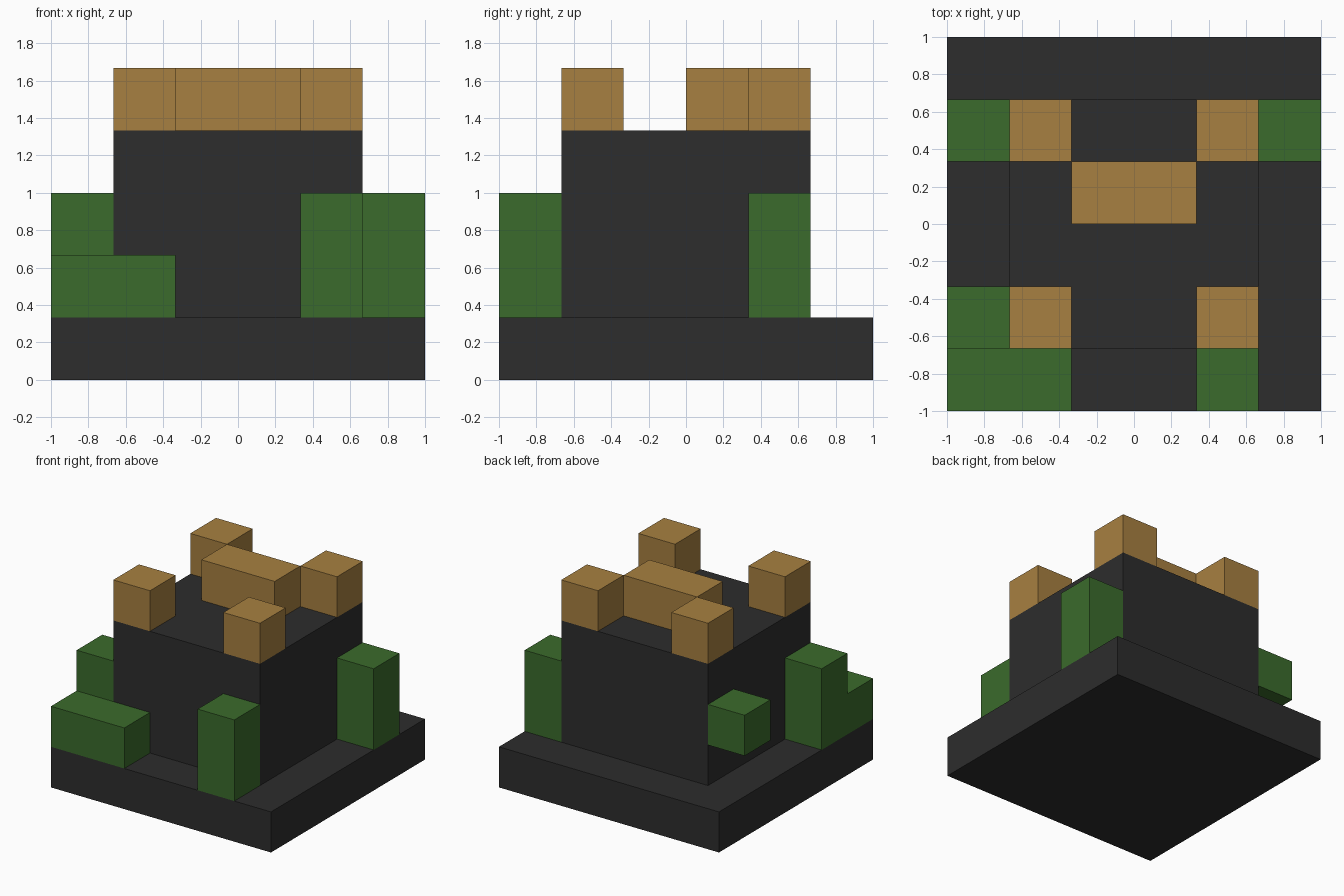
import bpy
import bmesh

cube = bpy.data.objects.get("Cube")
if cube:
    bpy.data.objects.remove(cube, do_unlink=True)

# The whole model sits on a 6 x 6 cell grid spanning two units
CELL = 1 / 3


def make_material(name, rgb):
    mat = bpy.data.materials.new(name)
    mat.use_nodes = True
    color = (*rgb, 1)
    mat.diffuse_color = color
    mat.node_tree.nodes["Principled BSDF"].inputs["Base Color"].default_value = color
    return mat


charcoal = make_material("charcoal stone", (0.026, 0.026, 0.026))
green = make_material("leaf green", (0.043, 0.147, 0.025))
gold = make_material("ochre gold", (0.386, 0.216, 0.052))


def box(name, mat, corner, size):
    """Box from its lowest corner and size, both counted in grid cells."""
    bm = bmesh.new()
    bmesh.ops.create_cube(bm, size=1)
    for v in bm.verts:
        v.co = [(c + (p + 0.5) * s) * CELL for c, p, s in zip(corner, v.co, size)]
    mesh = bpy.data.meshes.new(name)
    bm.to_mesh(mesh)
    bm.free()
    mesh.materials.append(mat)
    obj = bpy.data.objects.new(name, mesh)
    bpy.context.collection.objects.link(obj)
    return obj


# Plinth and main block
box("base_slab", charcoal, (-3, -3, 0), (6, 6, 1))
box("main_block", charcoal, (-2, -2, 1), (4, 4, 3))

# Four corner battlements and the bar on the roof
for side, x in (("right", -2), ("left", 1)):
    for end, y in (("front", -2), ("back", 1)):
        box(f"battlement_{end}_{side}", gold, (x, y, 4), (1, 1, 1))
box("roof_bar", gold, (-1, 0, 4), (2, 1, 1))

# Vines climbing the walls
box("vine_front_low", green, (-3, -3, 1), (2, 1, 1))
box("vine_front_tall", green, (1, -3, 1), (1, 1, 2))
box("vine_left_tall", green, (2, 1, 1), (1, 1, 2))
box("vine_right_tall", green, (-3, -2, 1), (1, 1, 2))
box("vine_right_hanging", green, (-3, 1, 2), (1, 1, 1))
